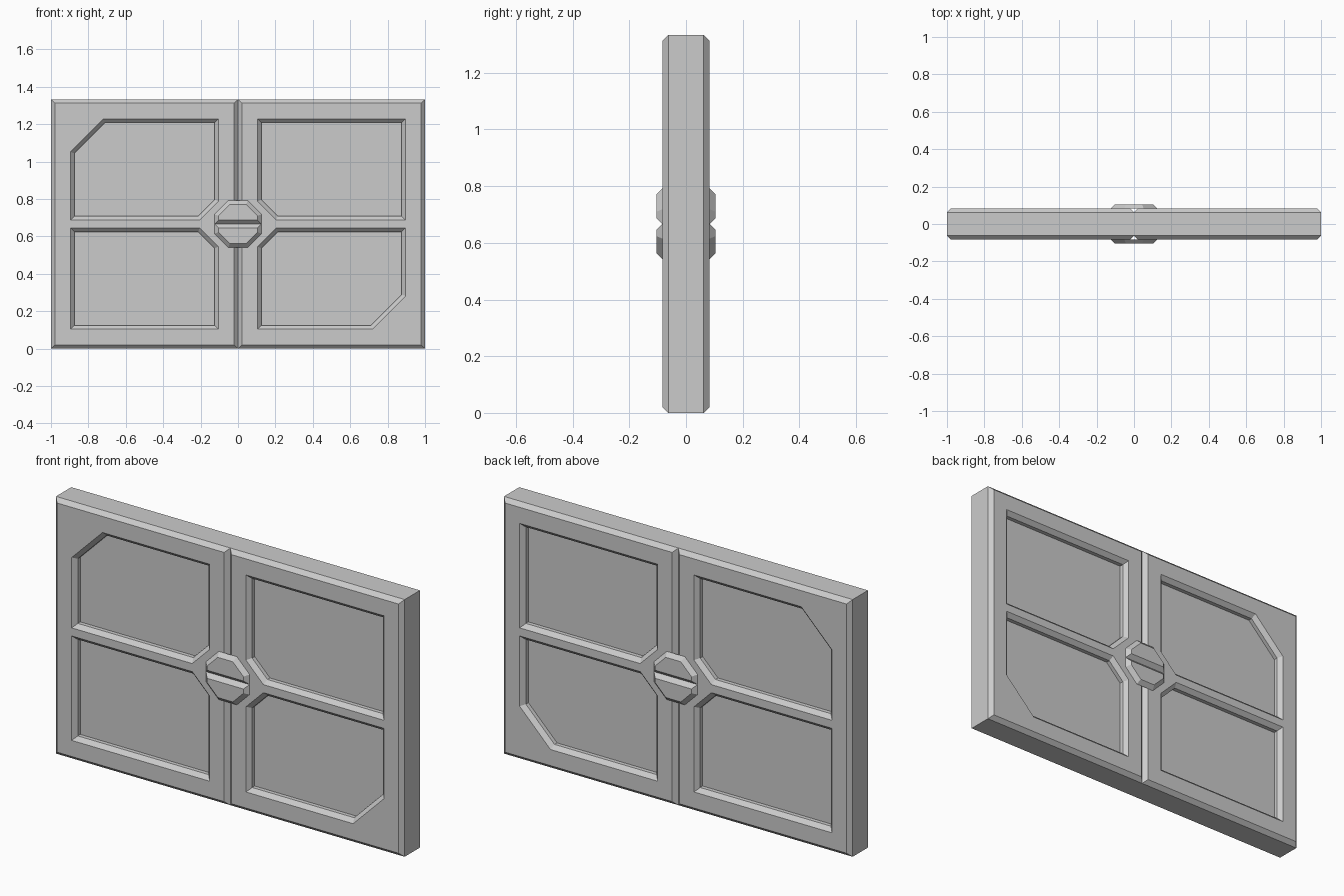
import bpy, bmesh
from mathutils import Vector

if "Cube" in bpy.data.objects:
    bpy.data.objects.remove(bpy.data.objects["Cube"])

U = 1 / 48            # design grid; also the bevel width
H = 4 / 3             # door height
MID = H / 2


def inset(poly, d):
    """Mitred inset of a convex counter-clockwise polygon."""
    out = []
    n = len(poly)
    for i in range(n):
        p, a, b = Vector(poly[i]), Vector(poly[i - 1]), Vector(poly[(i + 1) % n])
        e1, e2 = (p - a).normalized(), (b - p).normalized()
        n1, n2 = Vector((-e1.y, e1.x)), Vector((-e2.y, e2.x))
        out.append(p + (n1 + n2) * (d / (1 + n1.dot(n2))))
    return out


def loft(name, poly, rings):
    """Solid through insets of an x/z polygon; rings are (inset, y)."""
    bm = bmesh.new()
    loops = [[bm.verts.new((p.x, y, p.y)) for p in inset(poly, d)] for d, y in rings]
    n = len(poly)
    for a, b in zip(loops, loops[1:]):
        for i in range(n):
            j = (i + 1) % n
            bm.faces.new((a[i], a[j], b[j], b[i]))
    bm.faces.new(loops[0])
    bm.faces.new(loops[-1])
    bmesh.ops.recalc_face_normals(bm, faces=bm.faces)
    mesh = bpy.data.meshes.new(name)
    bm.to_mesh(mesh)
    bm.free()
    ob = bpy.data.objects.new(name, mesh)
    bpy.context.collection.objects.link(ob)
    return ob


def cut_rect(x0, z0, x1, z1, cuts):
    """Rectangle with corners (BL, BR, TR, TL) cut at 45 degrees."""
    bl, br, tr, tl = cuts
    pts = [(x0, z0 + bl), (x0 + bl, z0), (x1 - br, z0), (x1, z0 + br),
           (x1, z1 - tr), (x1 - tr, z1), (x0 + tl, z1), (x0, z1 - tl)]
    out = []
    for p in pts:
        if p not in out:
            out.append(p)
    return out


def turned(poly):
    """Half turn about the door centre."""
    return [(-x, H - z) for x, z in poly]


M = 5 * U
upper = cut_rect(-1 + M, MID + U, -M, H - M, (0, 0.1, 0, 0.177))
lower = cut_rect(-1 + M, M, -M, MID - U, (0, 0, 0.1, 0))
leaf = cut_rect(-1, 0, 0, H, (0, 0, 0, 0))

# Two bevelled leaves, with recessed panels on both faces
for side, turn in (("left", lambda p: p), ("right", turned)):
    door = loft(side + "_leaf", turn(leaf),
                [(U, -4 * U), (0, -3 * U), (0, 3 * U), (U, 4 * U)])
    cutters = []
    for panel in (upper, lower):
        for s in (-1, 1):
            c = loft("panel_cutter", turn(panel),
                     [(-U, 5 * U * s), (U, 3 * U * s), (U, 2 * U * s)])
            c.hide_render = True
            cutters.append(c)
            mod = door.modifiers.new("panel", "BOOLEAN")
            mod.operation = "DIFFERENCE"
            mod.solver = "EXACT"
            mod.object = c
    bpy.context.view_layer.objects.active = door
    for mod in list(door.modifiers):
        bpy.ops.object.modifier_apply(modifier=mod.name)
    for c in cutters:
        bpy.data.objects.remove(c)

# Octagonal lock in two bevelled halves, on both faces
R = 6 * U
K = R * (2 - 2 ** 0.5)
top_half = cut_rect(-R, MID, R, MID + R, (0, 0, K, K))
for s, face in ((-1, "front"), (1, "back")):
    for half, poly in (("upper", top_half), ("lower", turned(top_half))):
        loft(f"{face}_lock_{half}", poly, [(0, 4 * U * s), (U, 5 * U * s)])
